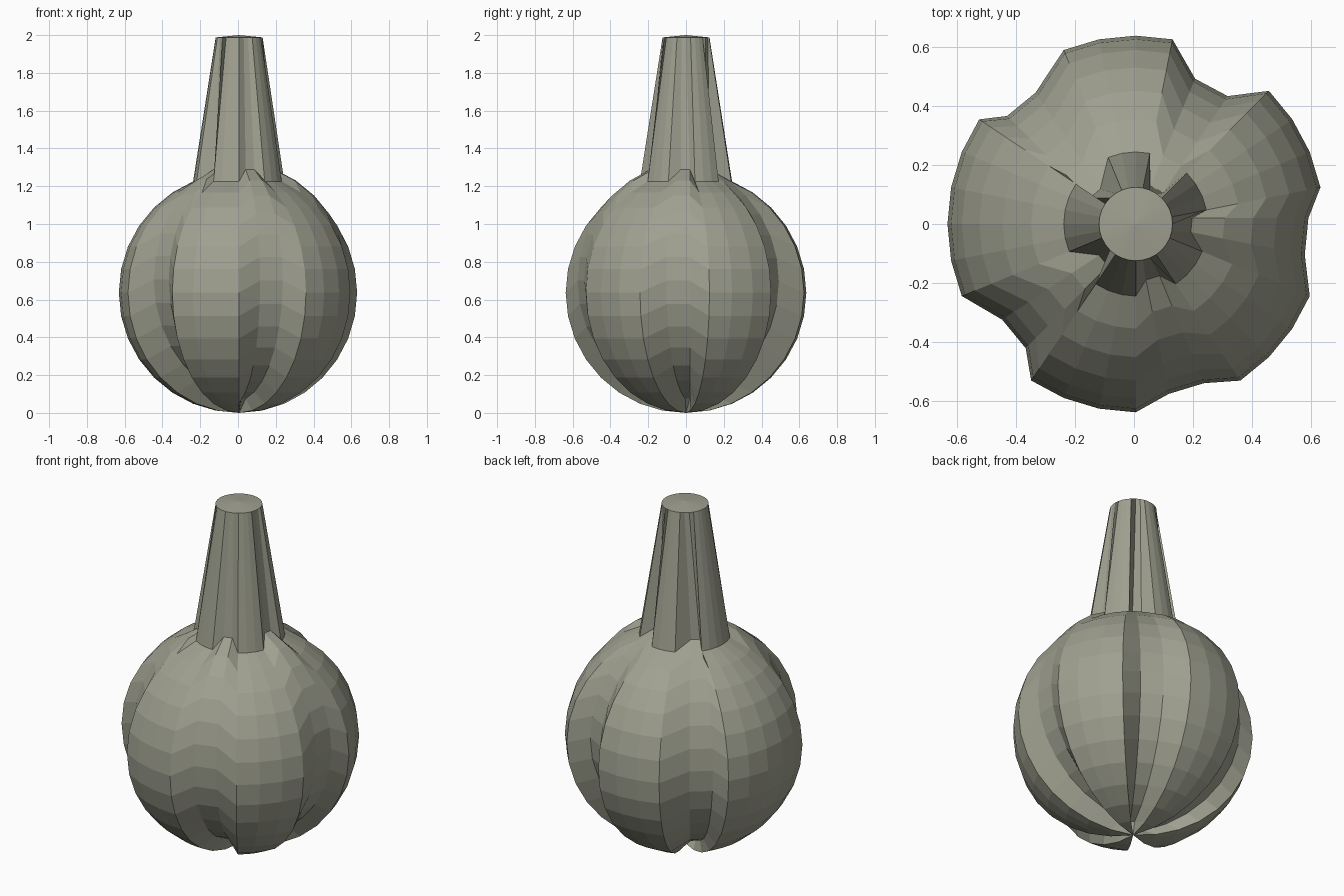
import bpy, bmesh, math

if "Cube" in bpy.data.objects:
    bpy.data.objects.remove(bpy.data.objects["Cube"])

R = 0.637      # body radius
CX = 0.006     # centres the finished outline
STEP = 360 / 32

# Hand-pulled grooves: pairs of neighbouring meridians and their shift
grooves = [
    ((0, -1), (-0.053, 0.02, 0.063)),
    ((-6, -7), (-0.013, 0.05, 0.063)),
    ((-12, -13), (0.078, 0.03, 0.07)),
    ((12, 11), (0.015, -0.085, 0.04)),
    ((6, 5), (-0.043, -0.097, 0.06)),
]
shift = {m % 32: s for pair, s in grooves for m in pair}

# Faceted round body
bm = bmesh.new()
bmesh.ops.create_uvsphere(bm, u_segments=32, v_segments=16, radius=R)

for v in bm.verts:
    x, y, z = v.co
    r = math.hypot(x, y)
    v.co.x += CX
    v.co.z += R
    if z > R * 0.95:
        # Neck: the top cap is pulled straight up
        v.co.z += 2.0 - 2 * R
    elif r > 0.01:
        # Grooves from neck to base
        m = round(math.degrees(math.atan2(y, x)) / STEP) % 32
        if m in shift:
            dx, dy, dz = shift[m]
            v.co.x += dx
            v.co.y += dy
            v.co.z += dz

mesh = bpy.data.meshes.new("gourd_body")
bm.to_mesh(mesh)
bm.free()
gourd = bpy.data.objects.new("gourd_body", mesh)
bpy.context.collection.objects.link(gourd)

# Dull olive-grey skin
skin = bpy.data.materials.new("gourd_skin")
skin.diffuse_color = (0.35, 0.355, 0.28, 1)
skin.use_nodes = True
skin.node_tree.nodes["Principled BSDF"].inputs["Base Color"].default_value = skin.diffuse_color
mesh.materials.append(skin)
